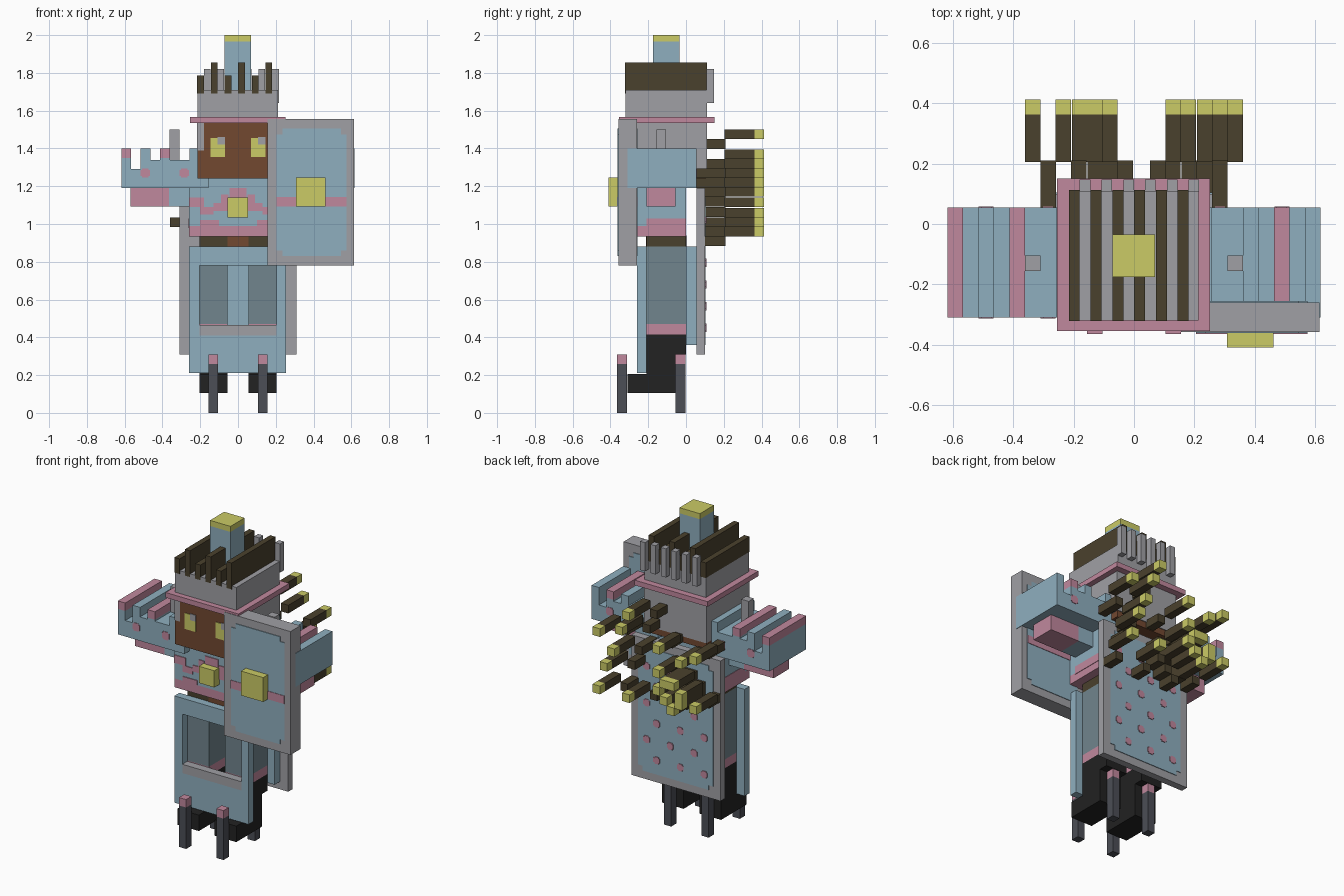
import bpy, bmesh

def material(name, rgb):
    m = bpy.data.materials.new(name)
    lin = [(c / 255 / 12.92) if c < 10 else ((c / 255 + 0.055) / 1.055) ** 2.4 for c in rgb]
    m.diffuse_color = (*lin, 1)
    return m

BLUE, PINK, GRAY, YELLOW, BROWN, OLIVE, BLACK, SLATE, IRON = range(9)
MATS = [material(n, c) for n, c in (
    ("pale blue", (143, 175, 191)), ("dusty pink", (192, 136, 157)),
    ("light gray", (160, 160, 165)), ("soft yellow", (203, 203, 102)),
    ("face brown", (114, 72, 48)), ("dark olive", (74, 65, 45)),
    ("boot black", (34, 34, 34)), ("slate", (113, 133, 141)), ("iron", (76, 78, 86)))]

def part(name, *boxes):
    """One object made of boxes: (x0, x1, y0, y1, z0, z1, colour)."""
    bm = bmesh.new()
    for x0, x1, y0, y1, z0, z1, col in boxes:
        x0, x1 = min(x0, x1), max(x0, x1)
        vs = bmesh.ops.create_cube(bm, size=1)["verts"]
        for v in vs:
            v.co = (x1 if v.co.x > 0 else x0, y1 if v.co.y > 0 else y0, z1 if v.co.z > 0 else z0)
        for f in {f for v in vs for f in v.link_faces}:
            f.material_index = col
    me = bpy.data.meshes.new(name)
    bm.to_mesh(me)
    bm.free()
    for m in MATS:
        me.materials.append(m)
    ob = bpy.data.objects.new(name, me)
    bpy.context.collection.objects.link(ob)
    return ob

def rounded(x0, x1, y0, y1, z0, z1, col, c=0.03):
    """Plate with notched corners, as two crossing boxes."""
    return [(x0 + c, x1 - c, y0, y1, z0, z1, col), (x0, x1, y0, y1, z0 + c, z1 - c, col)]

def dot(x, z, y, r=0.022):
    """Round-ish painted spot facing along y."""
    return rounded(x - r, x + r, y - 0.003, y + 0.003, z - r, z + r, PINK, 0.008)

# Boots, legs and spikes
for side, s in (("left", -1), ("right", 1)):
    a, b = s * 0.055, s * 0.205
    part(side + "_boot", (a, b, -0.31, -0.055, 0.105, 0.205, BLACK),
         (a, b, -0.21, -0.055, 0.205, 0.31, BLACK), (a, b, -0.21, 0, 0.31, 0.415, BLACK))
    part(side + "_leg", (a, b, -0.21, 0, 0.415, 0.47, PINK), (a, b, -0.21, 0, 0.47, 0.88, SLATE))
    for end, y in (("front", -0.365), ("back", -0.055)):
        part(f"{side}_{end}_spike", (s * 0.105, s * 0.155, y, y + 0.052, 0, 0.26, IRON),
             (s * 0.105, s * 0.155, y, y + 0.052, 0.26, 0.31, PINK))

# Skirt: open frame in front, plain panel behind
part("skirt_frame", (-0.26, 0.255, -0.26, -0.21, 0.21, 0.41, BLUE),
     (-0.26, -0.205, -0.26, -0.21, 0.41, 0.78, BLUE), (0.205, 0.255, -0.26, -0.21, 0.41, 0.78, BLUE),
     (-0.26, 0.255, -0.26, -0.21, 0.78, 0.88, BLUE), (-0.205, 0.205, -0.26, -0.21, 0.41, 0.465, GRAY))
part("skirt_panel", (-0.26, 0.255, 0, 0.055, 0.36, 0.88, BLUE))

# Cape with spotted back
part("cape", (-0.31, 0.31, 0.055, 0.1, 0.31, 1.19, GRAY))
part("cape_lining", *rounded(-0.26, 0.26, 0.099, 0.104, 0.36, 1.14, BLUE))
spots = []
for row in range(6):
    for i in range(3):
        spots += dot(-0.2 + i * 0.165 + (0.07 if row % 2 else 0), 0.45 + row * 0.115, 0.105)
part("cape_spots", *spots)

# Waist and torso
part("waist", (-0.205, 0.205, -0.21, 0, 0.88, 0.94, OLIVE),
     (-0.055, 0.055, -0.213, 0.003, 0.88, 0.94, BROWN))
part("torso", (-0.26, 0.26, -0.26, 0, 0.99, 1.24, BLUE), (-0.26, 0.26, -0.26, 0, 0.935, 0.99, PINK))
F0, F1 = -0.265, -0.259
trim = [(-0.045, 0.045, F0, F1, 1.14, 1.19, PINK)]
for s in (-1, 1):
    trim += [(s * 0.18, s * 0.26, F0, F1, 1.09, 1.14, PINK),
             (s * 0.05, s * 0.13, F0, F1, 1.07, 1.11, PINK),
             (s * 0.13, s * 0.2, F0, F1, 1.05, 1.09, PINK),
             (s * 0.05, s * 0.09, F0, F1, 1.11, 1.155, PINK),
             (s * 0.1, s * 0.2, F0, F1, 0.99, 1.02, PINK),
             (s * 0.259, s * 0.263, -0.21, 0, 0.98, 1.03, PINK)]
part("torso_trim", *trim)
part("buckle", (-0.055, 0.052, -0.31, -0.26, 1.035, 1.14, YELLOW))

# Sleeves with ridged tops, hands and pegs
HEIGHTS = (1.40, 1.29, 1.40, 1.34, 1.40, 1.34, 1.34, 1.40)
for side, s, tips in (("left", -1, (0, 4)), ("right", 1, (2,))):
    ridges = [(s * 0.155, s * 0.618, -0.31, 0.055, 1.19, 1.24, BLUE)]
    for i, h in enumerate(HEIGHTS):
        a = 0.618 - i * 0.0515
        b = a - 0.0515
        top = h - 0.05 if i in tips else h
        ridges.append((s * a, s * b, -0.31, 0.055, 1.24, top, BLUE))
        if i in tips:
            ridges.append((s * a, s * b, -0.31, 0.055, top, h, PINK))
    part(side + "_sleeve", *ridges)
    part(side + "_sleeve_spots", *[b for y in (-0.31, 0.055) for x in (0.49, 0.285)
                                   for b in dot(s * x, 1.27, y, 0.025)])
    part(side + "_hand", (s * 0.365, s * 0.57, -0.21, -0.055, 1.092, 1.19, PINK),
         (s * 0.26, s * 0.365, -0.21, -0.055, 1.092, 1.19, BLUE))
    part(side + "_peg", (s * 0.31, s * 0.362, -0.155, -0.105, 1.34, 1.5, GRAY))

# Head with side and back guards
part("head", (-0.215, 0.212, -0.318, 0.105, 1.24, 1.54, BROWN))
part("head_guard", (-0.218, 0.215, 0.07, 0.11, 1.28, 1.54, GRAY),
     *[(s * 0.18, s * 0.217, y, 0.109, z, 1.539, GRAY) for s in (-1, 1)
       for y, z in ((-0.32, 1.39), (-0.1, 1.28))])
for side, x in (("left", -0.145), ("right", 0.07)):
    part(side + "_eye", (x, x + 0.037, -0.322, -0.317, 1.355, 1.455, YELLOW),
         (x + 0.037, x + 0.075, -0.322, -0.317, 1.355, 1.42, YELLOW),
         (x + 0.037, x + 0.075, -0.322, -0.317, 1.42, 1.46, GRAY))

# Hat: brim, crown, fins, back prongs and chimney
part("brim", (-0.255, 0.252, -0.355, 0.15, 1.535, 1.567, PINK))
part("crown", (-0.215, 0.213, -0.32, 0.11, 1.567, 1.71, GRAY))
part("fins", *[(-0.216 + i * 0.0722, -0.18 + i * 0.0722, -0.322, 0.112, 1.69,
                1.855 if i % 2 else 1.785, OLIVE) for i in range(6)])
part("prongs", *[(-0.18 + i * 0.0722, -0.145 + i * 0.0722, 0.108, 0.148, 1.64, 1.82, GRAY)
                 for i in range(6)])
part("chimney", (-0.072, 0.07, -0.175, -0.035, 1.71, 1.965, BLUE),
     (-0.072, 0.07, -0.175, -0.035, 1.965, 2.0, YELLOW))

# Shield, painted on both faces
part("shield", (0.155, 0.615, -0.358, -0.26, 0.78, 1.555, GRAY))
part("shield_paint", *[b for y in (-0.359, -0.259)
                       for b in rounded(0.205, 0.575, y - 0.003, y + 0.003, 0.83, 1.505, BLUE)])
part("shield_band", *[(0.205, 0.575, y - 0.004, y + 0.004, 1.092, 1.143, PINK) for y in (-0.361, -0.257)])
part("shield_boss", (0.308, 0.462, -0.41, -0.358, 1.092, 1.245, YELLOW))

# Stepped tendrils at the back: root rod, outer rod, bright tip
TENDRILS = ((0.13, 1.475), (0.18, 1.37), (0.335, 1.32), (0.235, 1.22), (0.285, 1.115),
            (0.335, 0.96), (0.13, 0.96), (-0.08, 1.32), (-0.08, 1.17), (-0.235, 1.27),
            (-0.335, 1.32), (-0.335, 1.01), (-0.08, 1.06), (-0.13, 1.115), (-0.18, 1.115),
            (-0.235, 1.06), (-0.235, 1.01), (-0.13, 1.01), (-0.18, 0.96))
R = 0.0257
rods = []
for x, z in TENDRILS:
    rx, rz = x - (0.0515 if x > 0 else -0.0515), z - 0.0515
    rods += [(rx - R, rx + R, 0.055, 0.21, rz - R, rz + R, OLIVE),
             (x - R, x + R, 0.205, 0.363, z - R, z + R, OLIVE),
             (x - R, x + R, 0.363, 0.412, z - R, z + R, YELLOW)]
part("tendrils", *rods)
